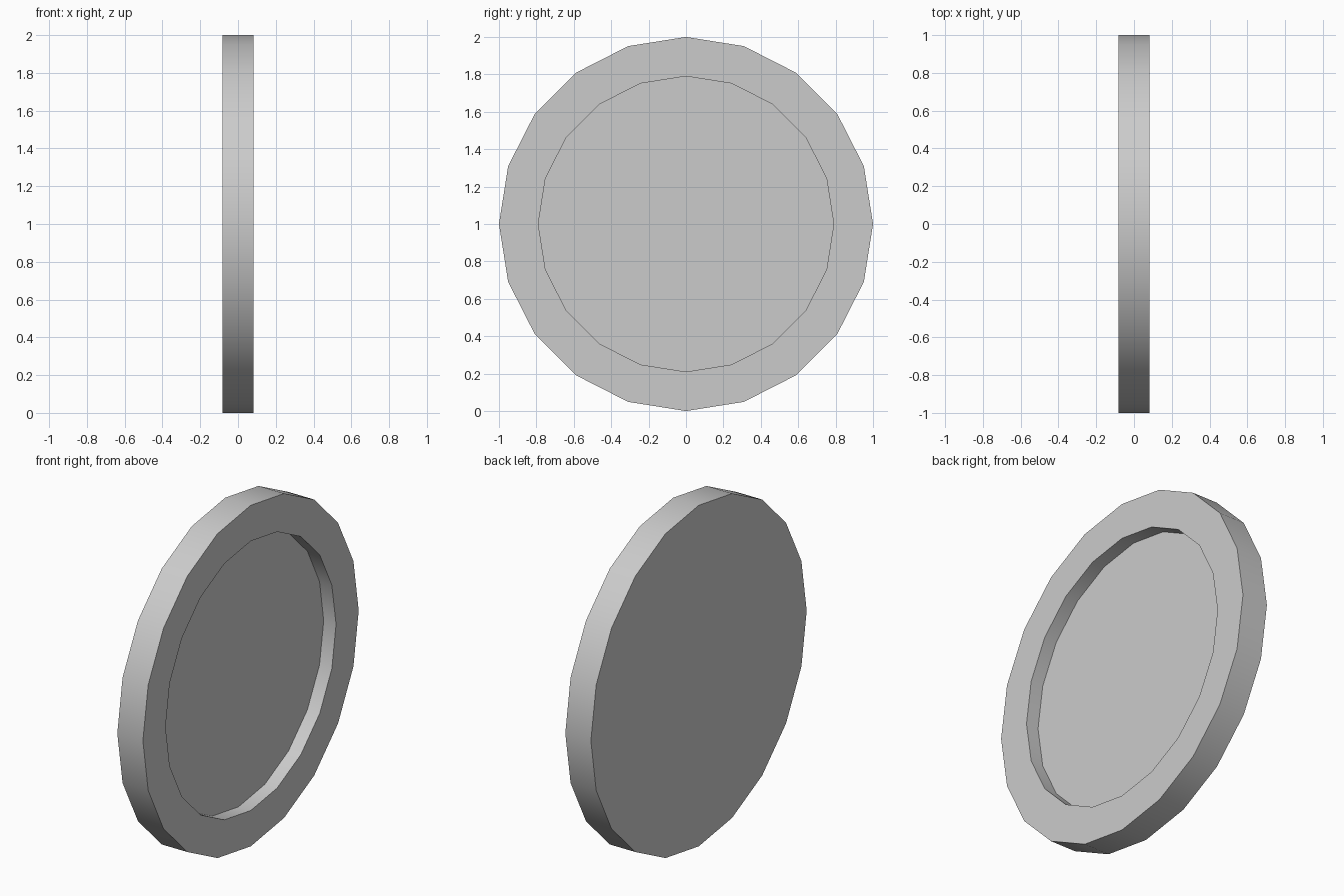
import bpy, bmesh, math

if "Cube" in bpy.data.objects:
    bpy.data.objects.remove(bpy.data.objects["Cube"])

SIDES = 20
# (x, radius) rings: flat back, outer rim, lip, recess floor
PROFILE = [(-0.083, 1.0), (0.083, 1.0), (0.083, 0.79), (0.003, 0.79)]

bm = bmesh.new()
rings = []
for x, r in PROFILE:
    ring = []
    for i in range(SIDES):
        a = 2 * math.pi * i / SIDES
        ring.append(bm.verts.new((x, r * math.cos(a), 1 + r * math.sin(a))))
    rings.append(ring)

# Rim, lip and recess wall
for a, b in zip(rings, rings[1:]):
    for i in range(SIDES):
        j = (i + 1) % SIDES
        bm.faces.new((a[i], a[j], b[j], b[i]))

# Back face and recess floor
bm.faces.new(rings[0][::-1])
bm.faces.new(rings[-1])
bmesh.ops.recalc_face_normals(bm, faces=bm.faces)

mesh = bpy.data.meshes.new("recessed_disc")
bm.to_mesh(mesh)
bm.free()
disc = bpy.data.objects.new("recessed_disc", mesh)
bpy.context.collection.objects.link(disc)

# Smooth rim with sharp corners
bpy.context.view_layer.objects.active = disc
disc.select_set(True)
bpy.ops.object.shade_smooth_by_angle(angle=math.radians(30))
